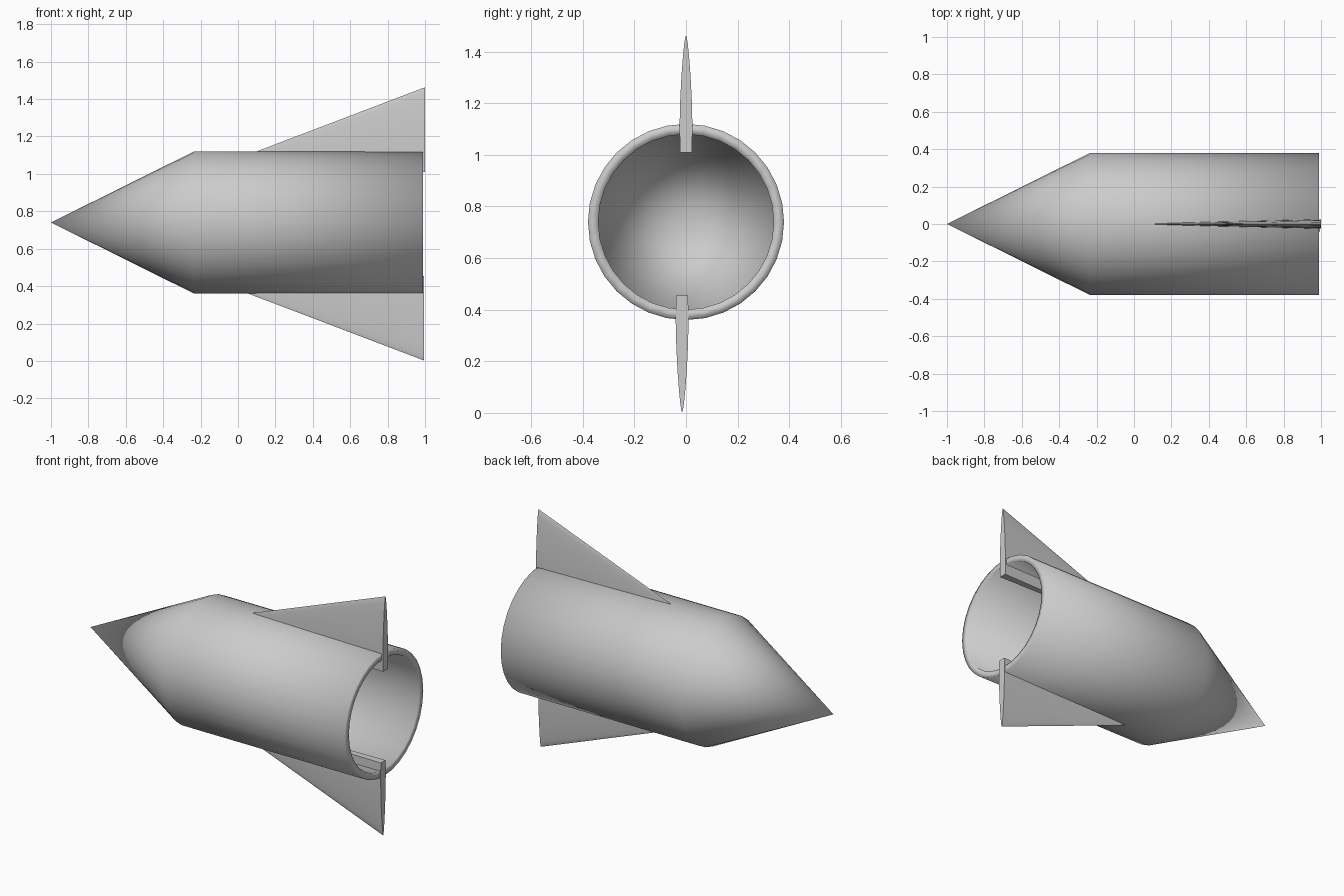
import bpy, bmesh
from math import sin, cos, pi

cube = bpy.data.objects.get("Cube")
if cube:
    bpy.data.objects.remove(cube)

AXIS_Z = 0.74
SIDES = 32

grey = bpy.data.materials.new("plain grey")
grey.use_nodes = True
grey.diffuse_color = (0.6, 0.6, 0.6, 1)
grey.node_tree.nodes["Principled BSDF"].inputs["Base Color"].default_value = (0.6, 0.6, 0.6, 1)


def finish(name, bm):
    bmesh.ops.recalc_face_normals(bm, faces=bm.faces)
    mesh = bpy.data.meshes.new(name)
    bm.to_mesh(mesh)
    bm.free()
    mesh.materials.append(grey)
    mesh.shade_smooth()
    obj = bpy.data.objects.new(name, mesh)
    bpy.context.collection.objects.link(obj)
    return obj


# Hollow body: outer nose and wall, rear rim, inner wall and inner nose
def make_body(name):
    bm = bmesh.new()
    profile = [(-0.235, 0.38), (0.99, 0.38), (0.99, 0.34), (-0.225, 0.34)]
    rings = [[bm.verts.new((x, r * sin(2 * pi * i / SIDES), AXIS_Z + r * cos(2 * pi * i / SIDES)))
              for i in range(SIDES)] for x, r in profile]
    outer_tip = bm.verts.new((-1, 0, AXIS_Z))
    inner_tip = bm.verts.new((-0.91, 0, AXIS_Z))
    for i in range(SIDES):
        j = (i + 1) % SIDES
        for a, b in zip(rings, rings[1:]):
            bm.faces.new((a[i], a[j], b[j], b[i]))
        bm.faces.new((outer_tip, rings[0][j], rings[0][i]))
        bm.faces.new((inner_tip, rings[-1][i], rings[-1][j]))
    return finish(name, bm)


# Swept fin: a lens-shaped rear section that shrinks to a point inside the body
def make_fin(name, rear_x, y, root_z, up):
    bm = bmesh.new()
    half = [(0, 0.023), (0.1, 0.025), (0.2, 0.0225), (0.29, 0.018),
            (0.37, 0.012), (0.42, 0.007), (0.445, 0.003)]
    section = half + [(0.453, 0)] + [(h, -w) for h, w in reversed(half)]
    length, steps = 1.19, 4
    rings = []
    for s in range(steps):
        k = 1 - s / steps
        rings.append([bm.verts.new((rear_x - length * (1 - k), y + w * k, root_z + up * h * k))
                      for h, w in section])
    point = bm.verts.new((rear_x - length, y, root_z))
    n = len(section)
    for i in range(n):
        j = (i + 1) % n
        for a, b in zip(rings, rings[1:]):
            bm.faces.new((a[i], a[j], b[j], b[i]))
        bm.faces.new((rings[-1][i], rings[-1][j], point))
    bm.faces.new(rings[0])
    obj = finish(name, bm)
    bpy.context.view_layer.objects.active = obj
    bpy.ops.object.select_all(action="DESELECT")
    obj.select_set(True)
    bpy.ops.object.shade_smooth_by_angle(angle=pi / 4)


make_body("rocket_body")
make_fin("upper_fin", 1.0, 0, 1.01, 1)
make_fin("lower_fin", 0.995, -0.015, 0.455, -1)
